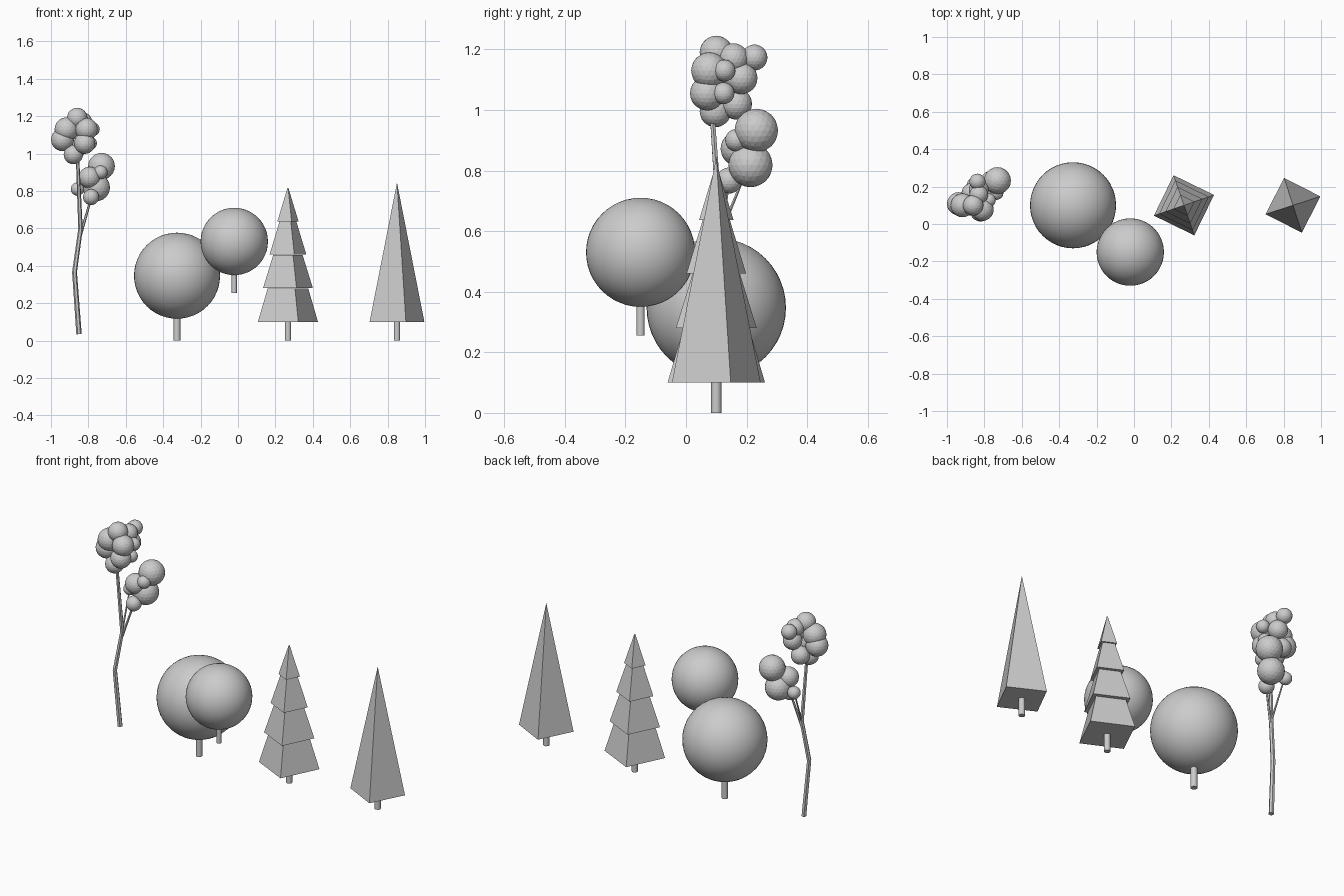
import bpy
import math
from mathutils import Vector

cube = bpy.data.objects.get("Cube")
if cube:
    bpy.data.objects.remove(cube, do_unlink=True)

GREY = (0.6, 0.6, 0.6, 1.0)
grey = bpy.data.materials.new("plain_grey")
grey.use_nodes = True
grey.diffuse_color = GREY
grey.node_tree.nodes["Principled BSDF"].inputs["Base Color"].default_value = GREY


def finish(name, smooth=False):
    obj = bpy.context.object
    obj.name = name
    obj.data.materials.append(grey)
    if smooth:
        bpy.ops.object.shade_smooth_by_angle(angle=math.radians(40))
    return obj


def frustum(name, x, y, z0, z1, r0, r1, sides, turn=0, smooth=False):
    bpy.ops.mesh.primitive_cone_add(
        vertices=sides, radius1=r0, radius2=r1, depth=z1 - z0,
        location=(x, y, (z0 + z1) / 2), rotation=(0, 0, math.radians(turn)))
    return finish(name, smooth)


def trunk(name, x, y, z0, z1, r):
    return frustum(name, x, y, z0, z1, r, r, 12, smooth=True)


def limb(name, points, radii):
    # Tapered six-sided limb following a bent path
    curve = bpy.data.curves.new(name, "CURVE")
    curve.dimensions = "3D"
    curve.bevel_depth = 1.0
    curve.bevel_resolution = 1
    curve.use_fill_caps = True
    spline = curve.splines.new("POLY")
    spline.points.add(len(points) - 1)
    for p, co, r in zip(spline.points, points, radii):
        p.co = (*co, 1)
        p.radius = r
    spline.use_smooth = False
    obj = bpy.data.objects.new(name, curve)
    bpy.context.collection.objects.link(obj)
    bpy.ops.object.select_all(action="DESELECT")
    obj.select_set(True)
    bpy.context.view_layer.objects.active = obj
    bpy.ops.object.convert(target="MESH")
    return finish(name)


# Two round trees
for label, x, y, z, r, foot, stem in (
        ("large_round", -0.326, 0.10, 0.347, 0.23, 0.0, 0.018),
        ("small_round", -0.02, -0.15, 0.53, 0.18, 0.255, 0.0135)):
    bpy.ops.mesh.primitive_uv_sphere_add(segments=48, ring_count=24, radius=r, location=(x, y, z))
    finish(label + "_crown", smooth=True)
    trunk(label + "_trunk", x, y, foot, z - r * 0.8, stem)

# Tiered conifer
TIERS = ((0.10, 0.17, 0.115), (0.28, 0.141, 0.083), (0.46, 0.104, 0.047), (0.637, 0.06, 0.003))
for i, (z, low, high) in enumerate(TIERS):
    frustum(f"conifer_tier_{i + 1}", 0.267, 0.10, z, z + 0.178, low, high, 4, 19)
trunk("conifer_trunk", 0.267, 0.10, 0, 0.12, 0.017)

# Plain pyramid conifer
frustum("pyramid_crown", 0.85, 0.10, 0.10, 0.845, 0.154, 0, 4, 18)
trunk("pyramid_trunk", 0.85, 0.10, 0, 0.12, 0.017)

# Tall bent tree
limb("tall_trunk",
     [(-0.85, 0.105, 0.035), (-0.874, 0.09, 0.366), (-0.842, 0.113, 0.596), (-0.858, 0.087, 0.98)],
     [0.0145, 0.013, 0.012, 0.009])
limb("front_branch", [(-0.843, 0.11, 0.56), (-0.786, 0.14, 0.76)], [0.008, 0.006])
limb("back_branch", [(-0.843, 0.113, 0.59), (-0.855, 0.2, 0.80)], [0.006, 0.004])

# Faceted leaf balls: x, y, z, radius
UPPER = (
    (-0.86, 0.10, 1.19, 0.055), (-0.917, 0.10, 1.13, 0.064), (-0.938, 0.108, 1.075, 0.062),
    (-0.88, 0.097, 0.995, 0.052), (-0.81, 0.077, 1.13, 0.06), (-0.82, 0.07, 1.055, 0.057),
    (-0.775, 0.127, 1.13, 0.036), (-0.79, 0.124, 1.055, 0.036), (-0.83, 0.157, 1.17, 0.05),
    (-0.837, 0.226, 1.173, 0.043), (-0.83, 0.183, 1.105, 0.053), (-0.87, 0.166, 1.02, 0.052))
LOWER = (
    (-0.73, 0.232, 0.932, 0.072), (-0.757, 0.213, 0.818, 0.073), (-0.794, 0.172, 0.872, 0.058),
    (-0.786, 0.142, 0.767, 0.043), (-0.735, 0.166, 0.90, 0.037), (-0.858, 0.21, 0.81, 0.036))
for label, balls in (("upper", UPPER), ("lower", LOWER)):
    for i, (x, y, z, r) in enumerate(balls):
        bpy.ops.mesh.primitive_ico_sphere_add(subdivisions=3, radius=r, location=(x, y, z))
        finish(f"{label}_leaf_ball_{i + 1}")
